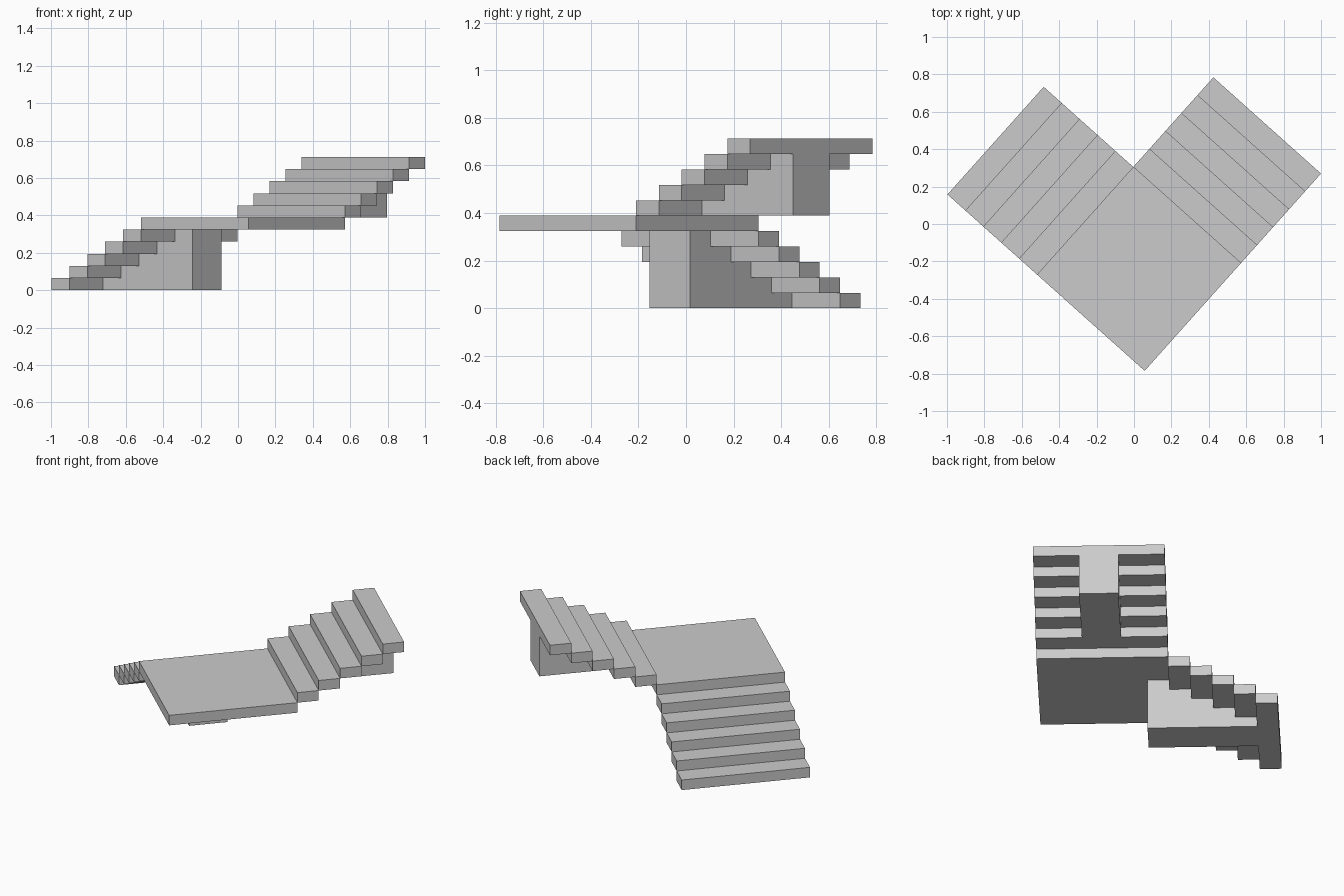
import bpy
import bmesh
from math import radians
from mathutils import Matrix, Vector

if "Cube" in bpy.data.objects:
    bpy.data.objects.remove(bpy.data.objects["Cube"])

L = 0.772        # landing side and stair width
T = 0.1285       # tread depth
H = 0.0648       # riser height
N = 5            # steps per flight
INSET = 0.271    # gap from stair side to central support

# Local frame: origin at the front landing corner, +X up flight, +Y down flight
FRAME = Matrix.Translation((0.057, -0.785, 0)) @ Matrix.Rotation(radians(48.2), 4, 'Z')


def prism(name, base, offset):
    """Extrude a planar outline along an offset vector."""
    bm = bmesh.new()
    face = bm.faces.new([bm.verts.new(FRAME @ Vector(p)) for p in base])
    ext = bmesh.ops.extrude_face_region(bm, geom=[face])
    move = FRAME.to_3x3() @ Vector(offset)
    bmesh.ops.translate(bm, vec=move,
                        verts=[v for v in ext['geom'] if isinstance(v, bmesh.types.BMVert)])
    bmesh.ops.recalc_face_normals(bm, faces=bm.faces)
    mesh = bpy.data.meshes.new(name)
    bm.to_mesh(mesh)
    bm.free()
    obj = bpy.data.objects.new(name, mesh)
    bpy.context.collection.objects.link(obj)
    return obj


def slab(name, x0, x1, y0, y1, z):
    prism(name, [(x0, y0, z), (x1, y0, z), (x1, y1, z), (x0, y1, z)], (0, 0, H))


def support_profile(start, direction, z0):
    """Flat-bottomed outline whose top follows the undersides of the steps."""
    pts = [(start, z0)]
    for k in range(1, N + 1):
        a = start + direction * (k - 1) * T
        pts += [(a, z0 + k * H), (a + direction * T, z0 + k * H)]
    pts.append((start + direction * N * T, z0))
    return pts


# Square landing
slab("landing", 0, L, 0, L, N * H)

# Treads of both flights
for i in range(N):
    y = L + (N - 1 - i) * T
    slab(f"lower_step_{i + 1}", 0, L, y, y + T, i * H)
    x = L + i * T
    slab(f"upper_step_{i + 1}", x, x + T, 0, L, (N + 1 + i) * H)

# Lower support, ending one tread beneath the landing
prof = support_profile(L + (N - 1) * T, -1, 0)
prism("lower_support", [(INSET, y, z) for y, z in prof], (L - 2 * INSET, 0, 0))

# Upper support: four rising blocks ending flush with the top step
prof = support_profile(L + T, 1, (N + 1) * H)[:2 * N - 1]
prof.append((L + N * T, (N + 1) * H))
prism("upper_support", [(x, INSET, z) for x, z in prof], (0, L - 2 * INSET, 0))
